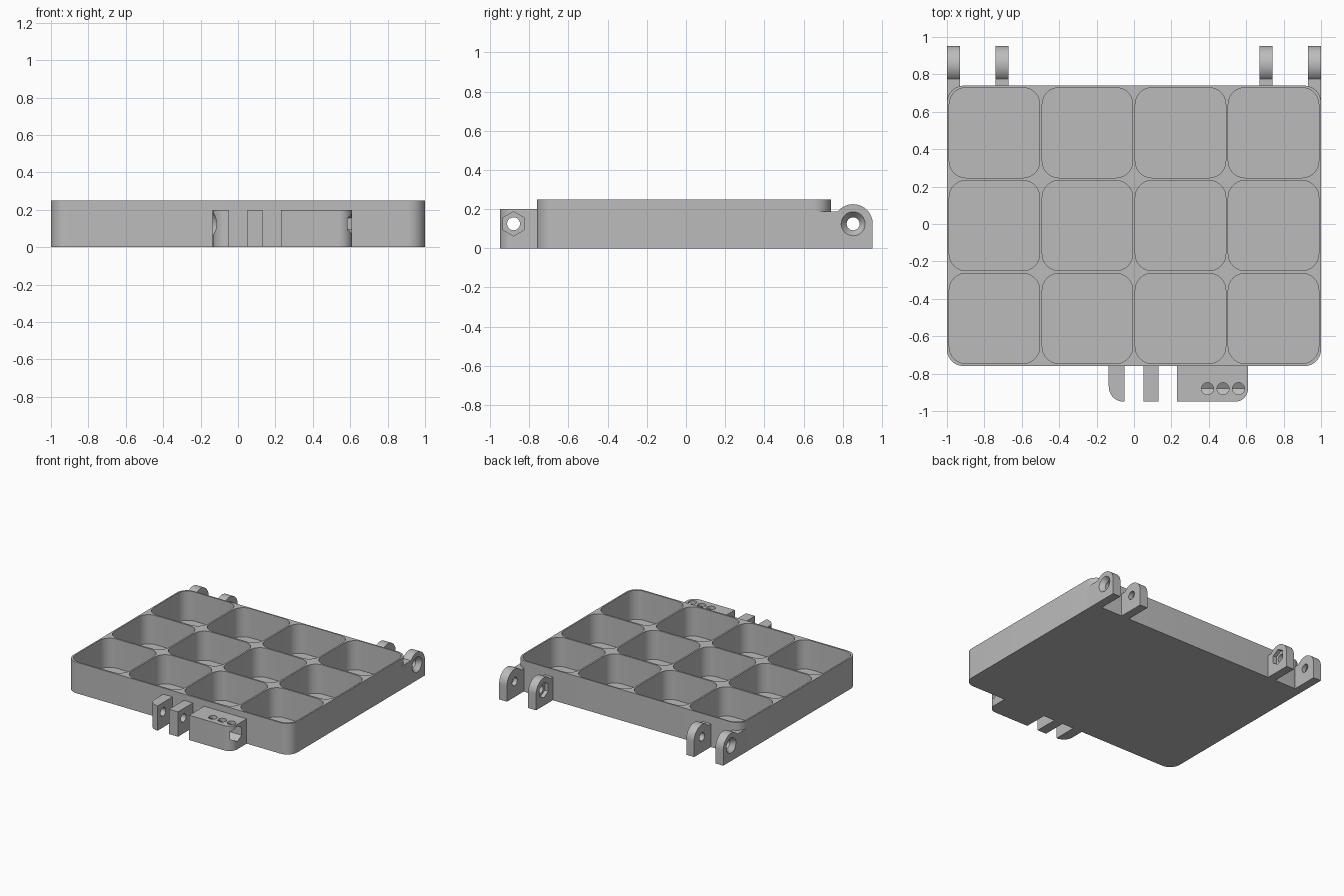
import bpy, bmesh, math
from mathutils import Matrix, Vector

cube = bpy.data.objects.get("Cube")
if cube:
    bpy.data.objects.remove(cube, do_unlink=True)

grey = bpy.data.materials.new("plastic grey")
grey.use_nodes = True
COLOR = (0.5, 0.5, 0.5, 1)
grey.diffuse_color = COLOR
grey.node_tree.nodes["Principled BSDF"].inputs["Base Color"].default_value = COLOR

H = 0.25          # tray height
FRONT, BACK = -0.76, 0.74
AXIS_Z = 0.125    # height of every pin hole
BORE, SEAT = 0.033, 0.062


def rounded_rect(x0, x1, y0, y1, radii, steps=10):
    """Outline with radii given for the corners (+x+y, -x+y, -x-y, +x-y)."""
    points = []
    for i, (cx, cy, sx, sy) in enumerate(((x1, y1, -1, -1), (x0, y1, 1, -1),
                                          (x0, y0, 1, 1), (x1, y0, -1, 1))):
        r = radii[i]
        if r == 0:
            points.append((cx, cy))
            continue
        for k in range(steps + 1):
            a = math.pi / 2 * (i + k / steps)
            points.append((cx + sx * r + r * math.cos(a), cy + sy * r + r * math.sin(a)))
    return points


def add_prism(bm, outline, direction):
    """Extrude a closed 3D outline along a vector."""
    face = bm.faces.new([bm.verts.new(p) for p in outline])
    new = bmesh.ops.extrude_face_region(bm, geom=[face])["geom"]
    bmesh.ops.translate(bm, vec=direction, verts=[g for g in new if isinstance(g, bmesh.types.BMVert)])
    bmesh.ops.recalc_face_normals(bm, faces=bm.faces)


def add_slab(bm, outline, z0, z1):
    add_prism(bm, [(x, y, z0) for x, y in outline], Vector((0, 0, z1 - z0)))


def add_bore(bm, x0, x1, y, r0, r1=None, sides=32):
    """Round, conical or six-sided hole along x, with a vertex pointing up."""
    place = Matrix.Translation(((x0 + x1) / 2, y, AXIS_Z)) @ Matrix.Rotation(math.pi / 2, 4, "Y")
    place = place @ Matrix.Rotation(math.pi / 2, 4, "Z")
    ring = bmesh.ops.create_cone(bm, cap_ends=True, segments=sides, radius1=r0,
                                 radius2=r0 if r1 is None else r1, depth=x1 - x0)["verts"]
    # lay the cone on the x axis, then turn six-sided holes corner-up
    bmesh.ops.transform(bm, matrix=place, verts=ring)
    if sides == 6:
        top = max(v.co.z for v in ring) - AXIS_Z
        if top < r0 * 0.95:
            bmesh.ops.rotate(bm, cent=(0, y, AXIS_Z), verts=ring,
                             matrix=Matrix.Rotation(math.pi / 6, 3, "X"))


def make_object(name, bm):
    mesh = bpy.data.meshes.new(name)
    bm.to_mesh(mesh)
    bm.free()
    mesh.materials.append(grey)
    obj = bpy.data.objects.new(name, mesh)
    bpy.context.collection.objects.link(obj)
    return obj


def cut(obj, *fills):
    """Carve each cutter in turn out of the object."""
    bpy.context.view_layer.objects.active = obj
    for fill in fills:
        bm = bmesh.new()
        fill(bm)
        cutter = make_object("cutter", bm)
        cutter.hide_render = True
        mod = obj.modifiers.new("cut", "BOOLEAN")
        mod.operation, mod.solver, mod.object = "DIFFERENCE", "EXACT", cutter
        bpy.ops.object.modifier_apply(modifier=mod.name)
        bpy.data.objects.remove(cutter, do_unlink=True)


def smooth(obj):
    bpy.ops.object.select_all(action="DESELECT")
    obj.select_set(True)
    bpy.context.view_layer.objects.active = obj
    bpy.ops.object.shade_smooth_by_angle(angle=math.radians(30))


# Tray with a grid of rounded compartments
bm = bmesh.new()
add_slab(bm, rounded_rect(-1, 1, FRONT, BACK, [0.09] * 4), 0, H)
tray = make_object("tray", bm)


def compartments(bm):
    for col in range(4):
        for row in range(3):
            cx, cy = -0.746 + 0.4973 * col, -0.505 + 0.4965 * row
            add_slab(bm, rounded_rect(cx - 0.242, cx + 0.242, cy - 0.241, cy + 0.241, [0.09] * 4),
                     0.015, H + 0.1)


cut(tray, compartments)
smooth(tray)

# Hinge lugs: outer ones have conical seats, inner ones six-sided nut seats
HINGE_Y, LUG_R, LUG_W = 0.853, 0.1, 0.07
for side, sign in (("left", 1), ("right", -1)):
    for kind, outer in (("outer", 1.0), ("inner", 0.74)):
        root = 0.65 if kind == "outer" else BACK - 0.004
        shelf = 0.187
        start = math.pi - math.asin((shelf - AXIS_Z) / LUG_R)
        profile = [(root, shelf), (root, 0), (HINGE_Y + LUG_R, 0)]
        for k in range(21):
            a = start * k / 20
            profile.append((HINGE_Y + LUG_R * math.cos(a), AXIS_Z + LUG_R * math.sin(a)))
        bm = bmesh.new()
        x_in, x_out = outer - LUG_W, outer
        add_prism(bm, [(x_in, y, z) for y, z in profile], Vector((LUG_W, 0, 0)))
        # keep the outer lug clear of the corner compartment
        lug = make_object(f"{side}_{kind}_hinge_lug", bm)
        pin = lambda b: add_bore(b, x_in - 0.1, x_out + 0.1, HINGE_Y, BORE)
        if kind == "outer":
            seat = lambda b: add_bore(b, x_out - 0.035, x_out + 0.001, HINGE_Y, BORE, SEAT)
            cut(lug, pin, seat, compartments)
        else:
            seat = lambda b: add_bore(b, x_in - 0.03, x_in + 0.03, HINGE_Y, SEAT, sides=6)
            cut(lug, pin, seat)
        if sign < 0:
            lug.data.transform(Matrix.Scale(-1, 4, (1, 0, 0)))
            lug.data.flip_normals()
        smooth(lug)

# Front latch: two thin lugs and a block sharing one pin line
LATCH_Y, LATCH_FRONT, LATCH_H = -0.88, -0.95, 0.2
latch_pin = lambda b: add_bore(b, -0.3, 0.8, LATCH_Y, BORE)


def latch_part(name, x0, x1, left_r, right_r, *extra):
    bm = bmesh.new()
    add_slab(bm, rounded_rect(x0, x1, LATCH_FRONT, FRONT + 0.004, [0, 0, left_r, right_r]), 0, LATCH_H)
    part = make_object(name, bm)
    cut(part, latch_pin, *extra)
    smooth(part)


def block_holes(bm):
    for x in (0.393, 0.476, 0.559):
        bmesh.ops.create_cone(bm, cap_ends=True, segments=32, radius1=0.032, radius2=0.032,
                              depth=0.2, matrix=Matrix.Translation((x, LATCH_Y, 0.225)))


latch_part("latch_end_lug", -0.135, -0.052, 0.08, 0,
           lambda b: add_bore(b, -0.136, -0.1, LATCH_Y, SEAT, BORE))
latch_part("latch_middle_lug", 0.05, 0.13, 0, 0)
latch_part("latch_block", 0.23, 0.61, 0, 0.07,
           lambda b: add_bore(b, 0.34, 0.7, LATCH_Y, SEAT, sides=6), block_holes)
